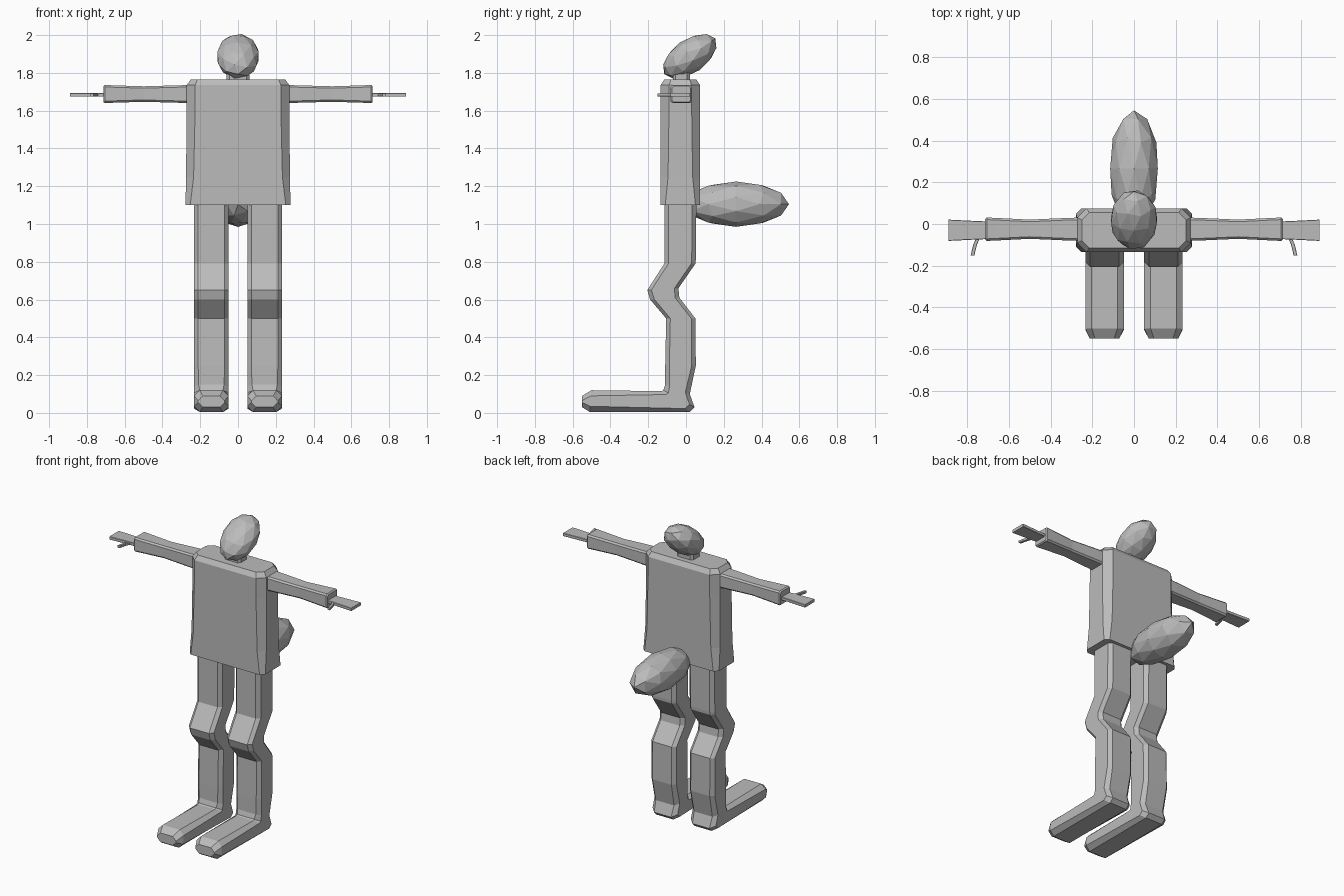
import bpy
import bmesh
from math import radians
from mathutils import Vector, Matrix

cube = bpy.data.objects.get("Cube")
if cube:
    bpy.data.objects.remove(cube)

grey = bpy.data.materials.new("plain grey")
grey.use_nodes = True
grey.diffuse_color = (0.5, 0.5, 0.5, 1)
grey.node_tree.nodes["Principled BSDF"].inputs["Base Color"].default_value = (0.5, 0.5, 0.5, 1)


def add_object(name, bm):
    bmesh.ops.recalc_face_normals(bm, faces=bm.faces)
    mesh = bpy.data.meshes.new(name)
    bm.to_mesh(mesh)
    bm.free()
    mesh.materials.append(grey)
    obj = bpy.data.objects.new(name, mesh)
    bpy.context.collection.objects.link(obj)
    return obj


def loft(name, sections, side=1):
    """Join chamfered rectangles, each (centre, half u, half v, chamfer)."""
    bm = bmesh.new()
    rings = []
    for centre, u, v, c in sections:
        centre, u, v = Vector(centre), Vector(u), Vector(v)
        a, b = 1 - c / u.length, 1 - c / v.length
        corners = [(1, b), (a, 1), (-a, 1), (-1, b), (-1, -b), (-a, -1), (a, -1), (1, -b)]
        ring = []
        for s, t in corners:
            p = centre + u * s + v * t
            ring.append(bm.verts.new((p.x * side, p.y, p.z)))
        rings.append(ring)
    for low, high in zip(rings, rings[1:]):
        for i in range(8):
            j = (i + 1) % 8
            bm.faces.new((low[i], low[j], high[j], high[i]))
    bm.faces.new(rings[0])
    bm.faces.new(rings[-1])
    return add_object(name, bm)


def ellipsoid(name, centre, size, tilt):
    """Faceted ball, longest along its own y axis, tilted about x."""
    bm = bmesh.new()
    turn = Matrix.Rotation(radians(-90), 4, 'X')
    place = Matrix.Translation(centre) @ Matrix.Rotation(radians(tilt), 4, 'X')
    bmesh.ops.create_icosphere(bm, subdivisions=2, radius=1,
                               matrix=place @ Matrix.Diagonal((*size, 1)) @ turn)
    return add_object(name, bm)


# Torso, as a tall chamfered slab with a narrower top
loft("torso", [((0, -0.03, z), (hx, 0, 0), (0, hy, 0), c) for z, hx, hy, c in (
    (1.10, 0.278, 0.105, 0.025), (1.25, 0.275, 0.105, 0.04),
    (1.60, 0.272, 0.105, 0.045), (1.735, 0.272, 0.105, 0.045),
    (1.765, 0.25, 0.085, 0.035))])

# Neck, head and tail
loft("neck", [((0, -0.025, z), (0.06, 0, 0), (0, 0.045, 0), 0.015) for z in (1.75, 1.82)])
ellipsoid("head", (0, 0.02, 1.888), (0.115, 0.165, 0.09), 35)
ellipsoid("tail", (0, 0.265, 1.105), (0.12, 0.28, 0.12), 0)

# Leg outline: front y, front z, back y, back z, chamfer
leg_outline = [
    (-0.115, 1.12, 0.055, 1.12, 0.022), (-0.115, 0.81, 0.052, 0.81, 0.022),
    (-0.115, 0.79, 0.05, 0.79, 0.022), (-0.205, 0.65, -0.04, 0.66, 0.022),
    (-0.19, 0.60, -0.035, 0.61, 0.022), (-0.105, 0.50, 0.05, 0.50, 0.022),
    (-0.11, 0.25, 0.052, 0.25, 0.022), (-0.11, 0.15, 0.02, 0.10, 0.025),
    (-0.12, 0.12, 0.045, 0.03, 0.03), (-0.13, 0.115, 0.02, 0.005, 0.03),
    (-0.50, 0.12, -0.51, 0.005, 0.03), (-0.55, 0.09, -0.55, 0.03, 0.025),
]

for label, side in (("left", 1), ("right", -1)):
    # Leg and foot in one bent form
    sections = []
    for fy, fz, by, bz, c in leg_outline:
        half = 0.07 if fy == -0.55 else 0.092
        sections.append(((0.141, (fy + by) / 2, (fz + bz) / 2), (half, 0, 0),
                         (0, (by - fy) / 2, (bz - fz) / 2), c))
    loft(label + "_leg", sections, side)

    # Arm, slightly waisted, with a small bevel at the wrist
    loft(label + "_arm", [((x, -0.025, 1.688), (0, hy, 0), (0, 0, hz), 0.01)
         for x, hy, hz in ((0.25, 0.056, 0.048), (0.32, 0.054, 0.046), (0.50, 0.046, 0.041),
                           (0.66, 0.054, 0.046), (0.705, 0.056, 0.048), (0.713, 0.05, 0.042))], side)

    # Flat hand and bent thumb
    loft(label + "_hand", [((x, -0.03, 1.684), (0, hy, 0), (0, 0, 0.01), 0.002)
         for x, hy in ((0.70, 0.042), (0.79, 0.046), (0.89, 0.051))], side)
    loft(label + "_thumb", [((x, y, 1.684), (0.009, 0, 0), (0, 0, 0.008), 0.002)
         for x, y in ((0.745, -0.06), (0.762, -0.10), (0.774, -0.15))], side)
